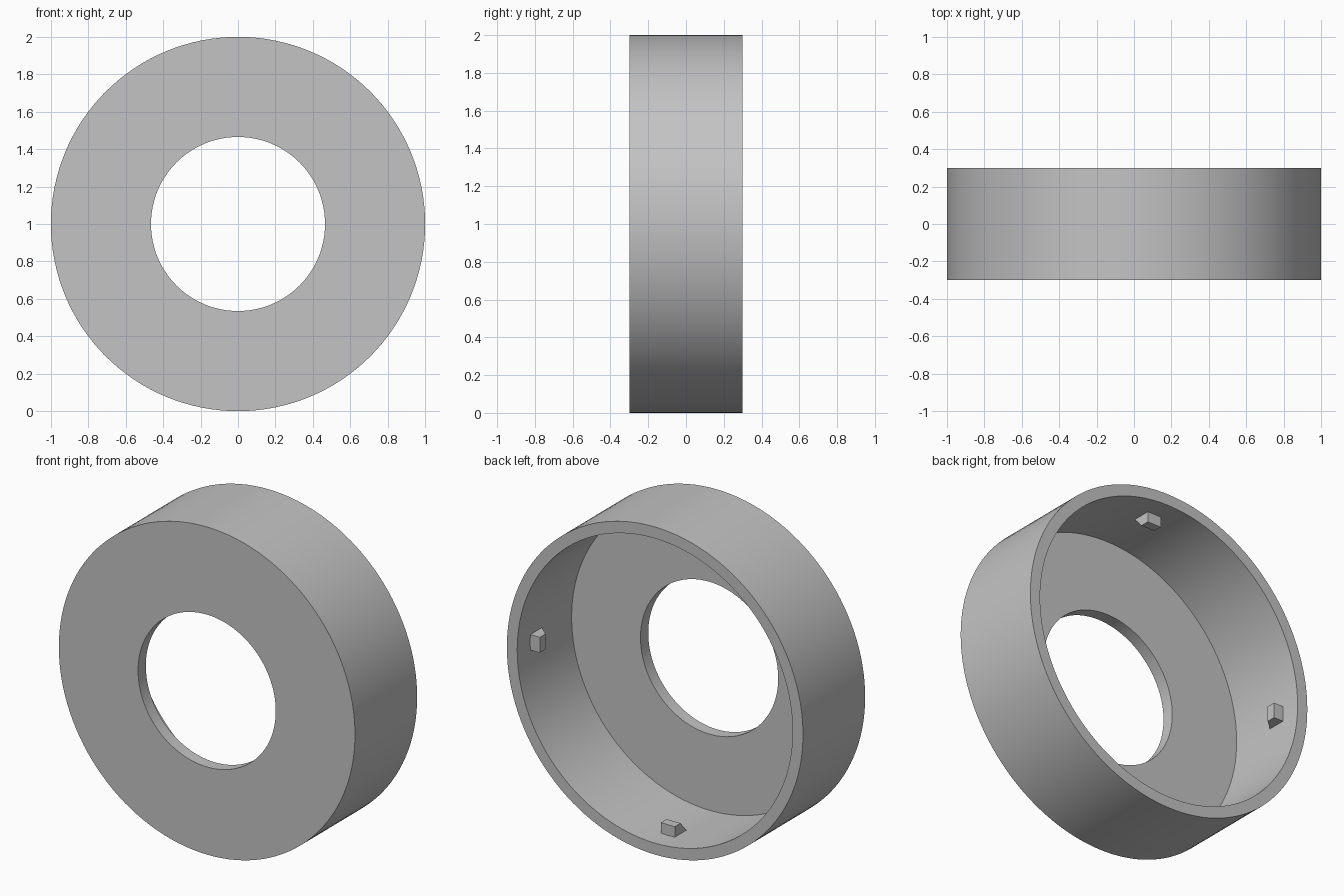
import bpy, bmesh, math
from mathutils import Matrix, Vector

cube = bpy.data.objects.get("Cube")
if cube:
    bpy.data.objects.remove(cube, do_unlink=True)

SEGMENTS = 128
R_OUT, R_IN, R_HOLE = 1.0, 0.93, 0.465
Y_FRONT, Y_FLOOR, Y_BACK = -0.3, -0.225, 0.3
CENTRE = Vector((0, 0, 1))

grey = bpy.data.materials.new("grey_plastic")
grey.use_nodes = True
colour = (0.55, 0.55, 0.55, 1)
grey.diffuse_color = colour
grey.node_tree.nodes["Principled BSDF"].inputs["Base Color"].default_value = colour


def finish(name, bm):
    bmesh.ops.recalc_face_normals(bm, faces=bm.faces)
    mesh = bpy.data.meshes.new(name)
    bm.to_mesh(mesh)
    bm.free()
    mesh.materials.append(grey)
    obj = bpy.data.objects.new(name, mesh)
    bpy.context.collection.objects.link(obj)
    return obj


# Open cap: a stepped section turned about the y axis
section = [(R_HOLE, Y_FRONT), (R_OUT, Y_FRONT), (R_OUT, Y_BACK),
           (R_IN, Y_BACK), (R_IN, Y_FLOOR), (R_HOLE, Y_FLOOR)]
bm = bmesh.new()
verts = [bm.verts.new((r, y, 1)) for r, y in section]
edges = [bm.edges.new((verts[i - 1], verts[i])) for i in range(len(verts))]
bmesh.ops.spin(bm, geom=verts + edges, cent=CENTRE, axis=(0, 1, 0),
               angle=math.tau, steps=SEGMENTS, use_merge=True)
bmesh.ops.remove_doubles(bm, verts=bm.verts, dist=1e-5)
cap = finish("cap_ring", bm)
bpy.context.view_layer.objects.active = cap
cap.select_set(True)
bpy.ops.object.shade_smooth_by_angle(angle=math.radians(30))
cap.select_set(False)


# Snap lugs: wedge blocks inside the wall, rooted slightly into it
def snap_lug(name, angle):
    root, tip, half = R_IN + 0.02, 0.865, 0.047
    profile = [(root, 0.175), (tip, 0.175), (tip, 0.12),
               (R_IN, 0.062), (root, 0.062)]
    bm = bmesh.new()
    face = bm.faces.new([bm.verts.new((r, y, -half)) for r, y in profile])
    side = bmesh.ops.extrude_face_region(bm, geom=[face])["geom"]
    moved = [v for v in side if isinstance(v, bmesh.types.BMVert)]
    bmesh.ops.translate(bm, verts=moved, vec=(0, 0, 2 * half))
    turn = Matrix.Translation(CENTRE) @ Matrix.Rotation(angle, 4, 'Y')
    bmesh.ops.transform(bm, matrix=turn, verts=bm.verts)
    finish(name, bm)


for i, place in enumerate(("left", "bottom", "right", "top")):
    snap_lug(f"snap_lug_{place}", i * math.pi / 2)
